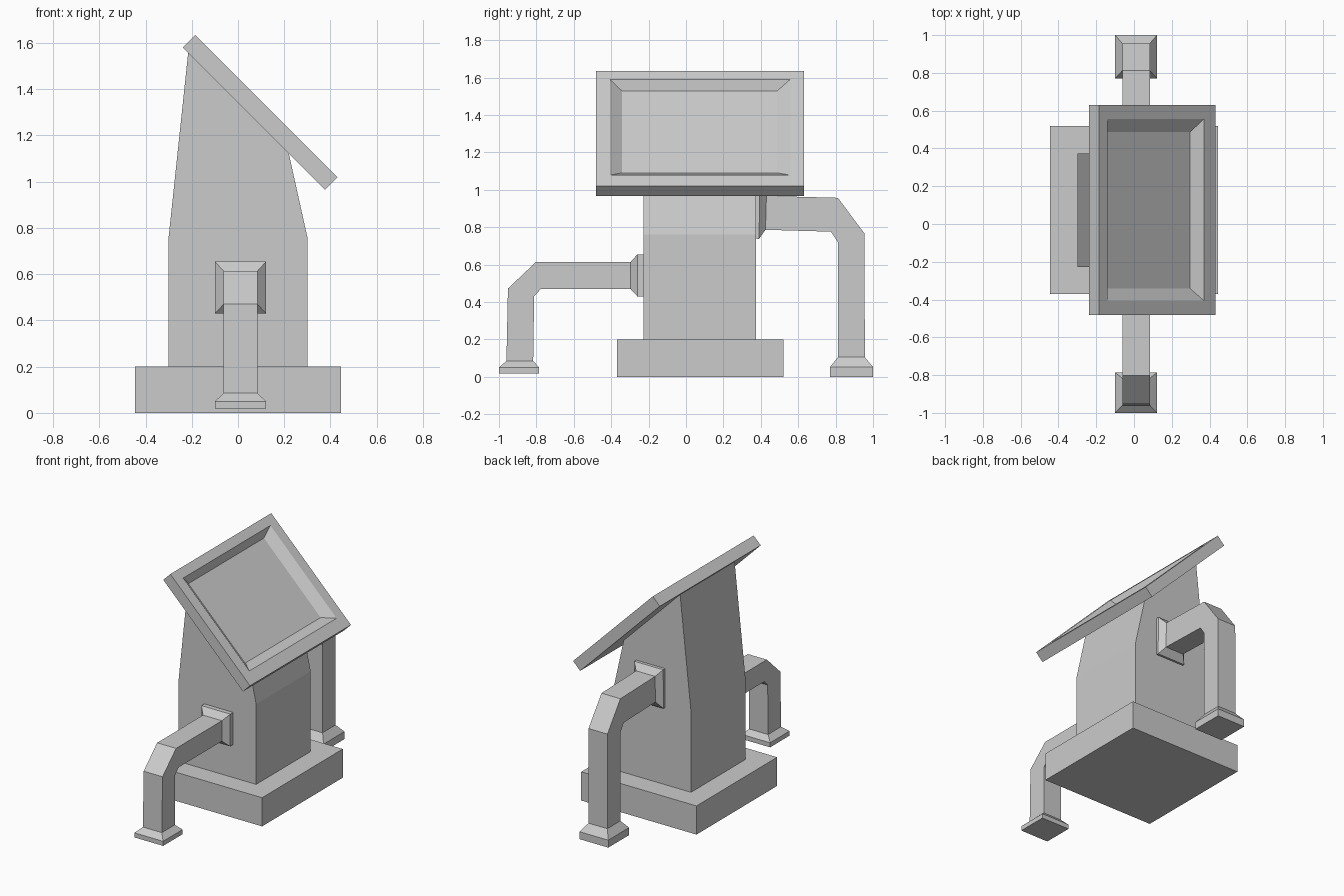
import bpy, bmesh
from mathutils import Vector

if "Cube" in bpy.data.objects:
    bpy.data.objects.remove(bpy.data.objects["Cube"])


def loft(name, rings):
    """Closed skin through four-sided rings of points, capped at both ends."""
    bm = bmesh.new()
    loops = [[bm.verts.new(p) for p in ring] for ring in rings]
    n = len(loops[0])
    for a, b in zip(loops, loops[1:]):
        for i in range(n):
            j = (i + 1) % n
            bm.faces.new((a[i], a[j], b[j], b[i]))
    bm.faces.new(loops[0])
    bm.faces.new(loops[-1])
    bmesh.ops.recalc_face_normals(bm, faces=bm.faces)
    mesh = bpy.data.meshes.new(name)
    bm.to_mesh(mesh)
    bm.free()
    ob = bpy.data.objects.new(name, mesh)
    bpy.context.collection.objects.link(ob)
    return ob


def prism(name, profile, y0, y1):
    """Front-view (x, z) profile extruded along y."""
    return loft(name, [[(x, y, z) for x, z in profile] for y in (y0, y1)])


# Base slab and tapering pedestal with a slanted top
prism("base", [(-.445, 0), (.445, 0), (.445, .2), (-.445, .2)], -.37, .52)
prism("pedestal", [(-.3, .2), (.3, .2), (.3, .76), (.218, 1.13),
                   (-.215, 1.563), (-.3, .76)], -.228, .373)

# Tilted screen: rings run from the back, over the rim, into the recess
down = Vector((1, 0, -1)).normalized()
out = Vector((1, 0, 1)).normalized()
corner = Vector((-.185, 0, 1.635))


def screen_ring(u0, u1, y0, y1, depth):
    return [corner + down * u + Vector((0, y, 0)) - out * depth
            for u, y in ((u0, y0), (u1, y0), (u1, y1), (u0, y1))]


loft("screen", [screen_ring(0, .87, -.482, .631, .077),
                screen_ring(0, .87, -.482, .631, 0),
                screen_ring(.064, .787, -.407, .557, 0),
                screen_ring(.107, .726, -.342, .487, .044)])


# Bent pipes: each section is outer (y, z), inner (y, z), half width
def pipe(name, sections):
    cx = .011
    loft(name, [[(cx - w, oy, oz), (cx + w, oy, oz), (cx + w, iy, iz), (cx - w, iy, iz)]
                for oy, oz, iy, iz, w in sections])


W, F = .073, .111  # pipe and flange half widths
pipe("front_pipe", [
    (-.222, .655, -.222, .43, F), (-.26, .655, -.26, .43, F),
    (-.297, .613, -.297, .47, W), (-.803, .613, -.775, .47, W),
    (-.952, .472, -.812, .432, W), (-.96, .085, -.817, .085, W),
    (-1, .05, -.785, .05, F), (-1, .018, -.785, .018, F)])
pipe("rear_pipe", [
    (.36, 1.01, .36, .74, F), (.395, 1.01, .39, .737, F),
    (.43, .967, .425, .786, W), (.812, .957, .775, .776, W),
    (.955, .765, .812, .72, W), (.956, .105, .812, .105, W),
    (1, .052, .77, .052, F), (1, 0, .77, 0, F)])
